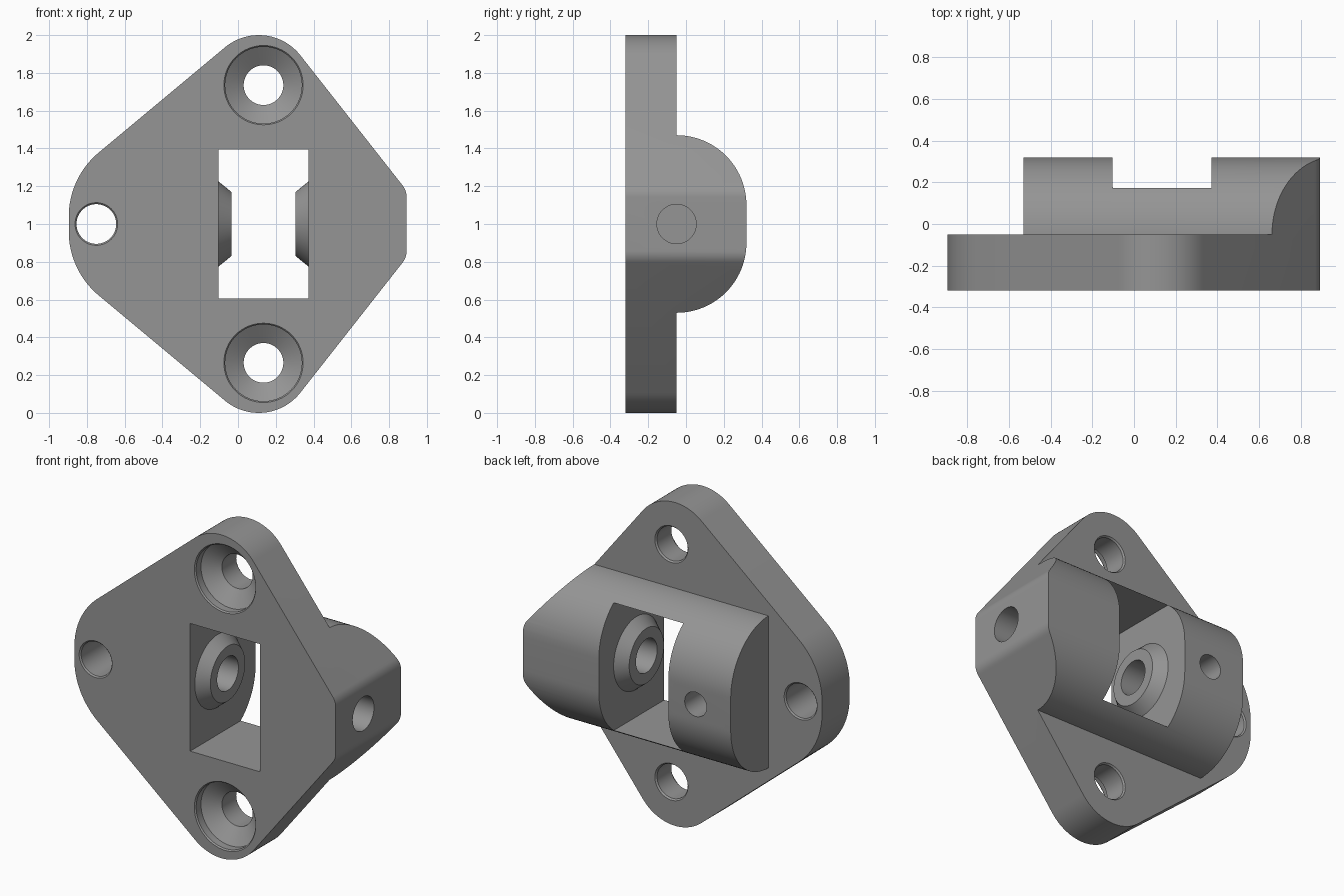
import bpy, bmesh, math
from mathutils import Matrix, Vector

if "Cube" in bpy.data.objects:
    bpy.data.objects.remove(bpy.data.objects["Cube"])

grey = bpy.data.materials.new("grey")
grey.diffuse_color = (0.3, 0.3, 0.3, 1)
grey.use_nodes = True
grey.node_tree.nodes["Principled BSDF"].inputs["Base Color"].default_value = grey.diffuse_color


def finish(name, bm):
    bmesh.ops.recalc_face_normals(bm, faces=bm.faces)
    me = bpy.data.meshes.new(name)
    bm.to_mesh(me)
    bm.free()
    me.materials.append(grey)
    ob = bpy.data.objects.new(name, me)
    bpy.context.collection.objects.link(ob)
    return ob


def prism(name, points, offset):
    """Extrude a closed 3D polygon along an offset."""
    bm = bmesh.new()
    face = bm.faces.new([bm.verts.new(p) for p in points])
    new = bmesh.ops.extrude_face_region(bm, geom=[face])["geom"]
    bmesh.ops.translate(bm, vec=offset,
                        verts=[v for v in new if isinstance(v, bmesh.types.BMVert)])
    # the starting face is kept as the near cap
    return finish(name, bm)


def box(name, lo, hi):
    (x0, y0, z0), (x1, y1, z1) = lo, hi
    return prism(name, [(x0, y0, z0), (x1, y0, z0), (x1, y0, z1), (x0, y0, z1)],
                 (0, y1 - y0, 0))


def turned(name, axis, centre, profile, n=64):
    """Solid of revolution from (position, radius) pairs along x or y."""
    bm = bmesh.new()
    rings = []
    for t, r in profile:
        ring = []
        for i in range(n):
            a = 2 * math.pi * i / n
            u, v = r * math.cos(a), r * math.sin(a)
            p = (t, centre[0] + u, centre[1] + v) if axis == "x" else \
                (centre[0] + u, t, centre[1] + v)
            ring.append(bm.verts.new(p))
        rings.append(ring)
    for a, b in zip(rings, rings[1:]):
        for i in range(n):
            bm.faces.new((a[i], a[(i + 1) % n], b[(i + 1) % n], b[i]))
    bm.faces.new(rings[0])
    bm.faces.new(rings[-1])
    return finish(name, bm)


def combine(target, tool, operation):
    mod = target.modifiers.new(operation, "BOOLEAN")
    mod.operation, mod.object, mod.solver = operation, tool, "EXACT"
    bpy.context.view_layer.objects.active = target
    bpy.ops.object.modifier_apply(modifier=mod.name)
    bpy.data.objects.remove(tool)


def arc(cx, cz, r, a0, a1, n):
    return [(cx + r * math.cos(math.radians(a0 + (a1 - a0) * i / n)),
             cz + r * math.sin(math.radians(a0 + (a1 - a0) * i / n)))
            for i in range(n + 1)]


FRONT, SEAT, BACK = -0.32, -0.05, 0.32

# Rounded diamond outline: upper half, mirrored about z = 1
upper = (arc(0.793, 1.142, 0.1, 0, 38.2, 8) + arc(0.11, 1.72, 0.28, 38.2, 130, 24)
         + arc(-0.456, 1.04, 0.44, 130, 180, 16))
outline = upper + [(x, 2 - z) for x, z in reversed(upper)]
bracket = prism("mounting_bracket", [(x, FRONT, z) for x, z in outline],
                (0, BACK + 0.1 - FRONT, 0))

# Side section: flat plate plus rounded housing, trimmed by the outline
envelope = box("plate_envelope", (-2, -1, -1), (2, SEAT, 3))
section = (arc(SEAT, 1.10, 0.37, 90, 0, 24) + arc(SEAT, 0.90, 0.37, 0, -90, 24)
           + [(-0.2, 0.53), (-0.2, 1.47)])
housing = prism("housing_envelope", [(-0.53, y, z) for y, z in section], (2, 0, 0))
combine(envelope, housing, "UNION")
combine(bracket, envelope, "INTERSECT")

# Rectangular window right through
combine(bracket, box("window_cutter", (-0.103, -1, 0.605), (0.373, 1, 1.395)),
        "DIFFERENCE")

# Tapered bosses on both window walls
for wall, s in ((-0.103, 1), (0.373, -1)):
    boss = turned("boss", "x", (SEAT, 1),
                  [(wall - s * 0.03, 0.225), (wall, 0.225), (wall + s * 0.068, 0.17)])
    combine(bracket, boss, "UNION")

# Cross bore, blind at the left, and the set screw hole meeting it
combine(bracket, turned("bore_cutter", "x", (SEAT, 1), [(-0.42, 0.104), (1.2, 0.104)]),
        "DIFFERENCE")
combine(bracket, turned("set_screw_cutter", "y", (-0.29, 1),
                        [(SEAT, 0.075), (0.6, 0.075)], 48), "DIFFERENCE")

# Countersunk screw holes
for z in (0.265, 1.735):
    combine(bracket, turned("screw_cutter", "y", (0.135, z), [
        (-0.4, 0.21), (-0.32, 0.21), (-0.312, 0.203), (-0.265, 0.203), (-0.2, 0.105),
        (-0.06, 0.105), (-0.05, 0.113), (0.5, 0.113)]), "DIFFERENCE")

# Plain side hole with eased rims
combine(bracket, turned("side_hole_cutter", "y", (-0.75, 1), [
    (-0.4, 0.113), (-0.32, 0.113), (-0.312, 0.105), (-0.058, 0.105), (-0.05, 0.113),
    (0.3, 0.113)]), "DIFFERENCE")

# Smooth curves, sharp edges
bpy.ops.object.select_all(action="DESELECT")
bracket.select_set(True)
bpy.context.view_layer.objects.active = bracket
bpy.ops.object.shade_smooth_by_angle(angle=math.radians(25))
